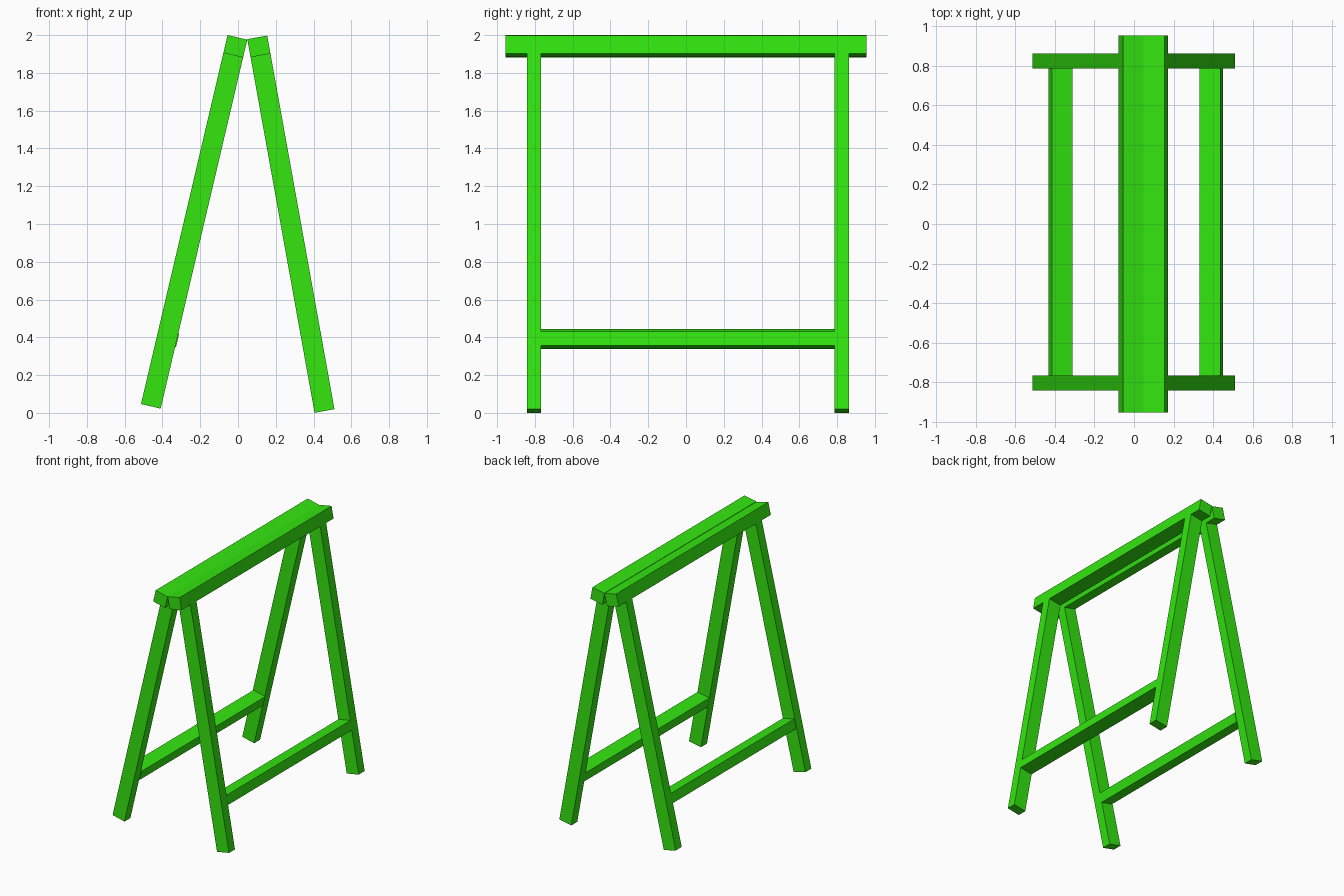
import bpy
import math
from mathutils import Matrix, Vector

if "Cube" in bpy.data.objects:
    bpy.data.objects.remove(bpy.data.objects["Cube"])

green = bpy.data.materials.new("green_paint")
green.diffuse_color = (0.033, 0.787, 0.005, 1.0)
green.use_nodes = True
green.node_tree.nodes["Principled BSDF"].inputs["Base Color"].default_value = green.diffuse_color

WIDTH = 0.107              # board width across the leaning frame
THICK = 0.075              # leg and rail thickness
BEAM = 0.097               # top beam depth
LEG_Y = (-0.805, 0.825)    # leg centres along the beam


def board(name, x, y, z, size, lean):
    """Box centred at (x, y, z), leaning about the y axis."""
    bpy.ops.mesh.primitive_cube_add(size=1)
    ob = bpy.context.object
    ob.name = name
    ob.data.transform(Matrix.Diagonal((*size, 1)))
    ob.location = (x, y, z)
    ob.rotation_euler = (0, lean, 0)
    ob.data.materials.append(green)
    return ob


def frame(side, foot, top, rail):
    """One leaning half: two legs, a top beam and a lower rail."""
    foot, top = Vector(foot), Vector(top)
    axis = top - foot
    lean = math.atan2(axis.x, axis.y)
    length = axis.length
    axis.normalize()

    # legs stop under the beam
    leg = foot + axis * (length - BEAM) / 2
    for end, y in zip(("front", "back"), LEG_Y):
        board(f"{side}_{end}_leg", leg.x, y, leg.y,
              (WIDTH, THICK, length - BEAM), lean)

    # top beam
    beam = top - axis * BEAM / 2
    board(f"{side}_top_beam", beam.x, 0, beam.y, (WIDTH, 1.91, BEAM), lean)

    # lower rail between the legs
    span = LEG_Y[1] - LEG_Y[0] - THICK
    board(f"{side}_lower_rail", rail[0], sum(LEG_Y) / 2, rail[1],
          (WIDTH, span, THICK), lean)


# foot, top and rail centres as (x, z)
frame("left", (-0.4615, 0.035), (-0.003, 1.988), (-0.372, 0.396))
frame("right", (0.458, 0.010), (0.102, 1.988), (0.391, 0.384))
